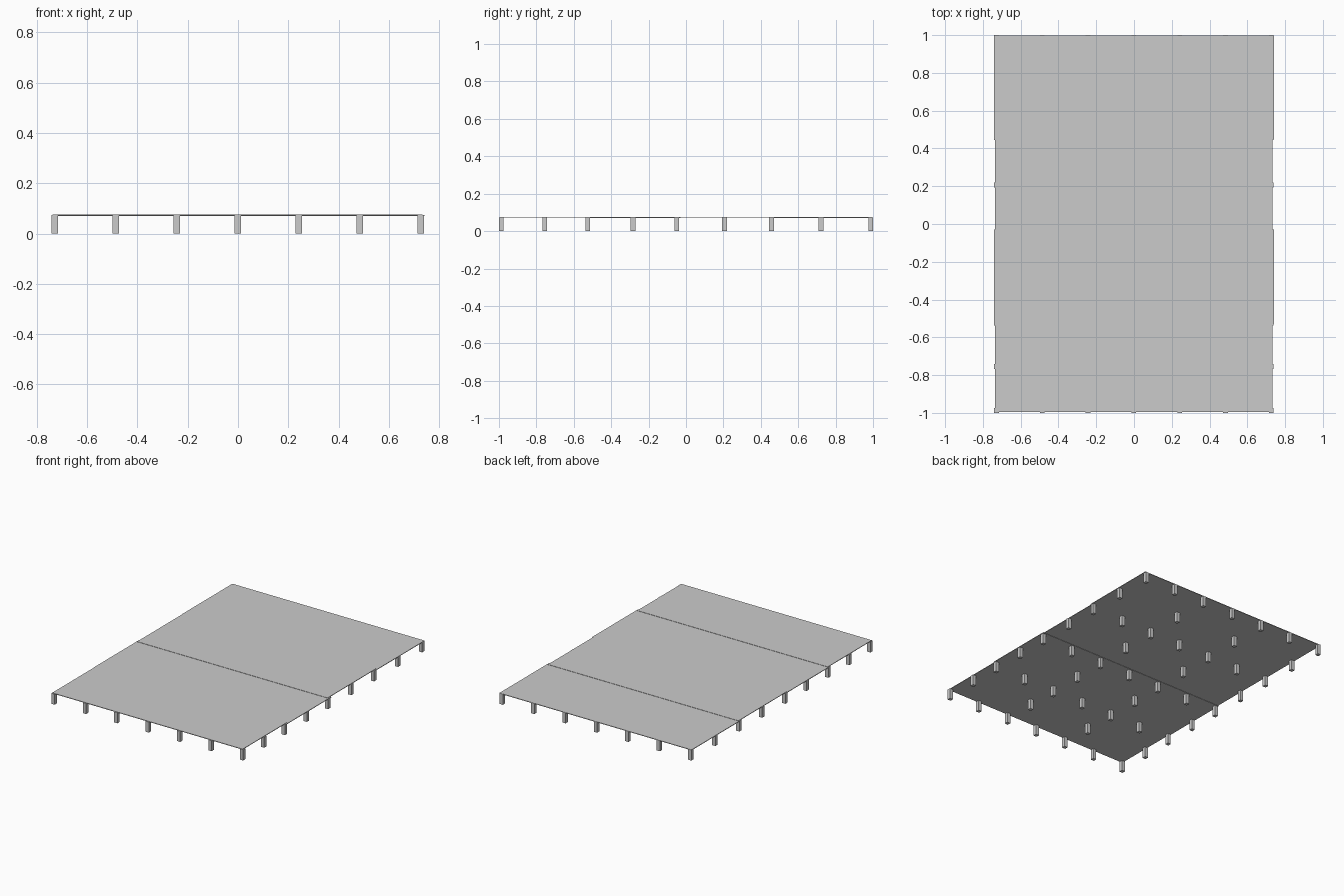
import bpy
import bmesh
from mathutils import Matrix, Vector

if "Cube" in bpy.data.objects:
    bpy.data.objects.remove(bpy.data.objects["Cube"])


def add_box(bm, lo, hi):
    lo, hi = Vector(lo), Vector(hi)
    m = Matrix.Translation((lo + hi) / 2) @ Matrix.Diagonal((*(hi - lo), 1))
    bmesh.ops.create_cube(bm, size=1, matrix=m)


def make_object(name, boxes):
    bm = bmesh.new()
    for lo, hi in boxes:
        add_box(bm, lo, hi)
    mesh = bpy.data.meshes.new(name)
    bm.to_mesh(mesh)
    bm.free()
    obj = bpy.data.objects.new(name, mesh)
    bpy.context.collection.objects.link(obj)


# Deck panels: alternate ones sit slightly higher and lap over their neighbours
LOW, HIGH = (0.0705, 0.0745), (0.0725, 0.0765)
panels = [
    (-0.737, 0.733, -0.996, -0.510, HIGH),
    (-0.742, 0.742, -0.530, -0.030, LOW),
    (-0.737, 0.733, -0.060, 0.475, HIGH),
    (-0.742, 0.742, 0.448, 0.998, LOW),
]
for n, (x0, x1, y0, y1, (z0, z1)) in enumerate(panels, 1):
    make_object(f"deck_panel_{n}", [((x0, y0, z0), (x1, y1, z1))])

# Square support posts: full rows alternate with rows of every second post
POST = 0.0125
rows = [-0.9875, -0.755, -0.525, -0.283, -0.05, 0.206, 0.457, 0.722, 0.9875]
for i, y in enumerate(rows):
    posts = []
    for j in range(0, 7, 1 + i % 2):
        x = -0.7285 + j * 0.2425
        posts.append(((x - POST, y - POST, 0), (x + POST, y + POST, 0.0735)))
    make_object(f"post_row_{i + 1}", posts)
